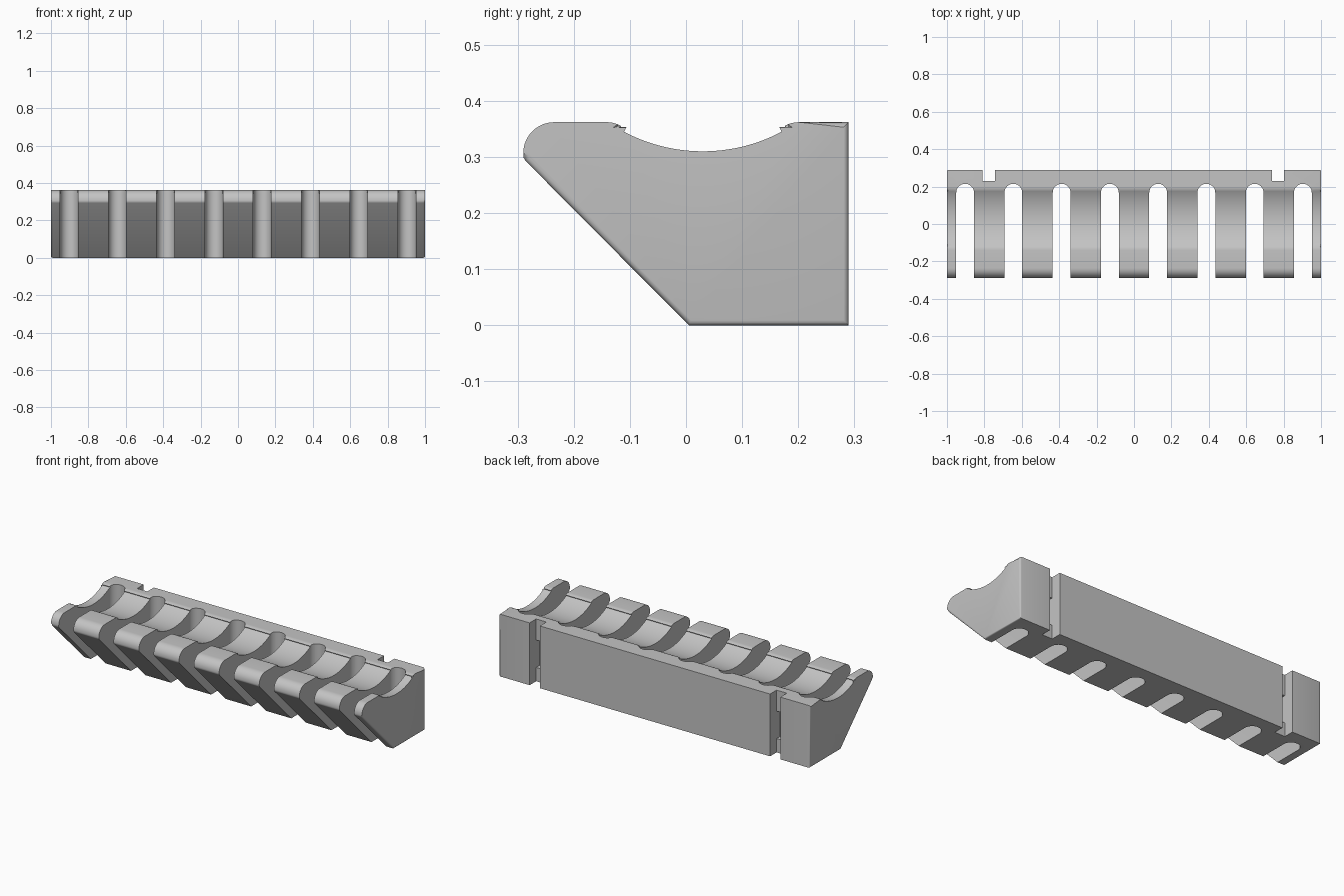
import bpy, bmesh
from math import cos, sin, pi, radians

if "Cube" in bpy.data.objects:
    bpy.data.objects.remove(bpy.data.objects["Cube"])

grey = bpy.data.materials.new("plain grey")
grey.use_nodes = True
colour = (0.55, 0.55, 0.55, 1)
grey.diffuse_color = colour
grey.node_tree.nodes["Principled BSDF"].inputs["Base Color"].default_value = colour


def arc(cx, cy, r, a0, a1, n):
    """Points along an arc, angles in degrees."""
    return [(cx + r * cos(radians(a0 + (a1 - a0) * i / n)),
             cy + r * sin(radians(a0 + (a1 - a0) * i / n))) for i in range(n + 1)]


def prism(bm, points, place, lo, hi):
    """Extrude a 2D outline between lo and hi; returns the two cap faces."""
    rings = [[bm.verts.new(place(p, h)) for p in points] for h in (lo, hi)]
    n = len(points)
    for i in range(n):
        j = (i + 1) % n
        bm.faces.new((rings[0][i], rings[0][j], rings[1][j], rings[1][i]))
    return [bm.faces.new(r) for r in rings]


def finish(name, bm):
    bmesh.ops.recalc_face_normals(bm, faces=bm.faces)
    mesh = bpy.data.meshes.new(name)
    bm.to_mesh(mesh)
    bm.free()
    mesh.materials.append(grey)
    obj = bpy.data.objects.new(name, mesh)
    bpy.context.collection.objects.link(obj)
    return obj


# Rack body: side profile with rounded lip and a shallow trough
TOP, BACK, END = 0.362, 0.29, 1.0
profile = [(0.005, 0), (-0.286, 0.293), (-0.29, 0.3)]
profile += arc(-0.235, TOP - 0.055, 0.055, 180, 90, 10)
profile += arc(-0.141, TOP - 0.05, 0.05, 90, 60, 4)
profile += arc(0.03, 0.61, 0.3, 240, 300, 28)
profile += arc(0.201, TOP - 0.05, 0.05, 120, 90, 4)
profile += [(BACK, TOP), (BACK, 0)]

bm = bmesh.new()
caps = prism(bm, profile, lambda p, h: (h, p[0], p[1]), -END, END)
rim = {e for f in caps for e in f.edges}
bmesh.ops.bevel(bm, geom=list(rim), offset=0.009, segments=3, profile=0.5,
                affect='EDGES', clamp_overlap=False)
rack = finish("tool_rack", bm)

# Cutter: eight round-ended slots open to the front
bm = bmesh.new()
RADIUS = 0.0475
for i in range(8):
    x = (i - 3.5) * 0.258
    outline = [(x - RADIUS, -0.5), (x + RADIUS, -0.5)]
    outline += arc(x, 0.215 - RADIUS, RADIUS, 0, 180, 20)
    prism(bm, outline, lambda p, h: (p[0], p[1], h), -0.1, 0.5)
slots = finish("slot_cutter", bm)


def box_pair(name, depth, lo, hi):
    """A pair of boxes cut into the back."""
    bm = bmesh.new()
    for x in (-0.777, 0.77):
        w = 0.033
        outline = [(x - w, depth), (x + w, depth), (x + w, 0.4), (x - w, 0.4)]
        prism(bm, outline, lambda p, h: (p[0], p[1], h), lo, hi)
    return finish(name, bm)


# Cutters: full-height back channels, with a deeper pocket in each
channels = box_pair("channel_cutter", 0.23, -0.1, 0.5)
pockets = box_pair("pocket_cutter", 0.2, 0.08, 0.24)

bpy.context.view_layer.objects.active = rack
rack.select_set(True)
for cutter in (slots, channels, pockets):
    mod = rack.modifiers.new(cutter.name, 'BOOLEAN')
    mod.operation = 'DIFFERENCE'
    mod.solver = 'EXACT'
    mod.object = cutter
    bpy.ops.object.modifier_apply(modifier=mod.name)
    bpy.data.objects.remove(cutter)

bpy.ops.object.shade_smooth_by_angle(angle=radians(35))
